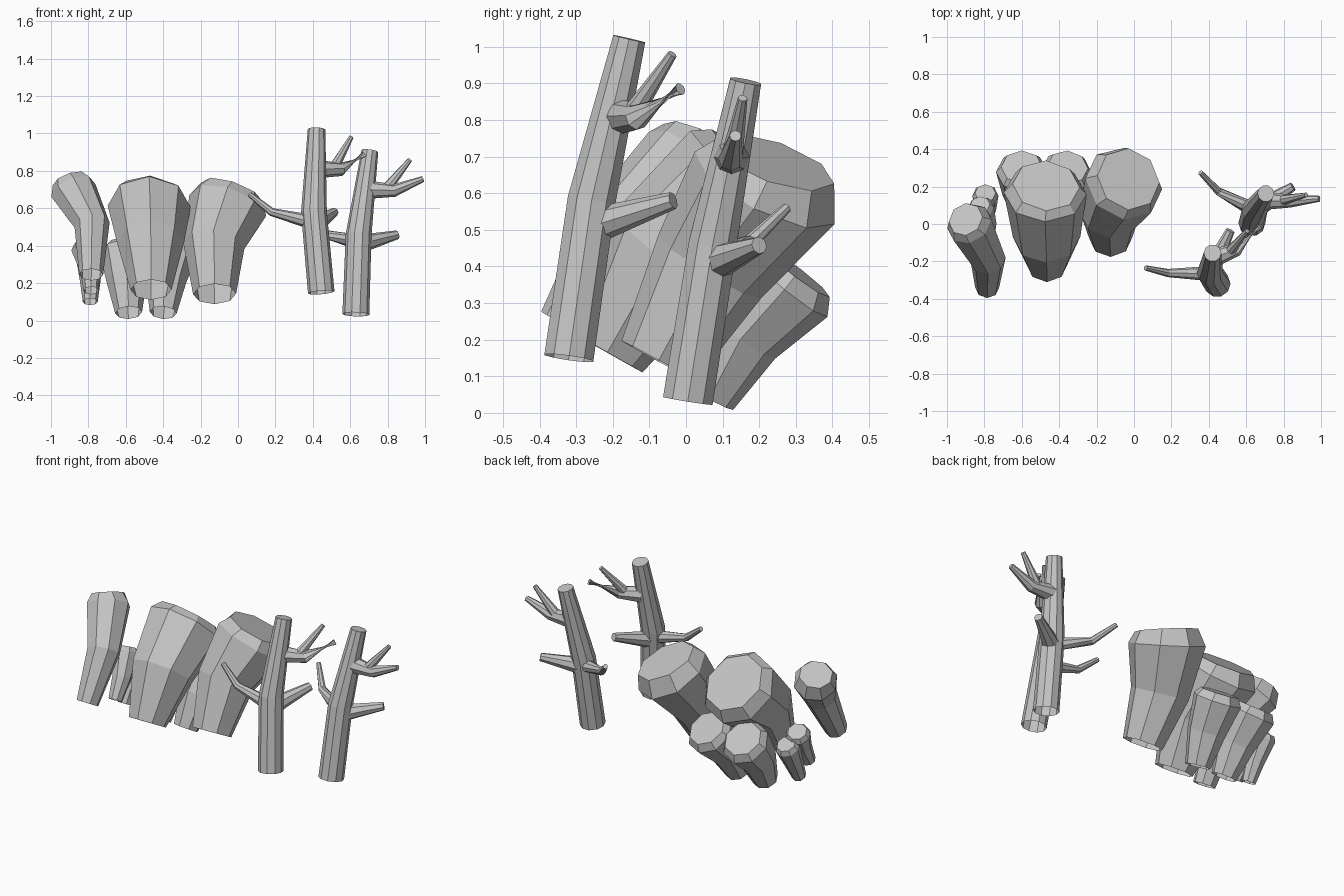
import bpy, bmesh, math
from mathutils import Vector

stone = bpy.data.materials.new("plain_grey")
stone.diffuse_color = (0.55, 0.55, 0.55, 1)


def tube(bm, path, sides):
    """Loft rings along (x, y, z, radius) points; open base, flat end cap."""
    pts = [Vector(p[:3]) for p in path]
    seg = [(b - a).normalized() for a, b in zip(pts, pts[1:])]
    rings = []
    for i, p in enumerate(path):
        if i == 0:
            n = seg[0]
        elif i == len(path) - 1:
            n = seg[-1]
        else:
            n = (seg[i - 1] + seg[i]).normalized()
        ref = Vector((1, 0, 0)) if abs(n.x) < 0.75 else Vector((0, 1, 0))
        u = (ref - n * ref.dot(n)).normalized()
        v = n.cross(u)
        ring = []
        for k in range(sides):
            a = 2 * math.pi * k / sides
            ring.append(bm.verts.new(pts[i] + (u * math.cos(a) + v * math.sin(a)) * p[3]))
        rings.append(ring)
    for lo, hi in zip(rings, rings[1:]):
        for k in range(sides):
            j = (k + 1) % sides
            bm.faces.new((lo[k], lo[j], hi[j], hi[k]))
    bm.faces.new(rings[-1])


def make(name, tubes):
    """One object from a list of (path, sides)."""
    bm = bmesh.new()
    for path, sides in tubes:
        tube(bm, path, sides)
    mesh = bpy.data.meshes.new(name)
    bm.to_mesh(mesh)
    bm.free()
    mesh.materials.append(stone)
    bpy.context.collection.objects.link(bpy.data.objects.new(name, mesh))


# Tube sponges: base, waist, widest ring, flat cap
sponges = {
    "tall_left_sponge": [(-.785, -.34, .245, .064), (-.78, -.19, .51, .095),
                         (-.88, 0, .695, .125), (-.90, .025, .75, .095)],
    "large_middle_sponge": [(-.465, -.215, .165, .11), (-.467, -.07, .42, .18),
                            (-.475, .165, .61, .222), (-.47, .205, .655, .18)],
    "large_right_sponge": [(-.125, -.075, .142, .115), (-.13, .065, .40, .165),
                           (-.055, .215, .615, .215), (-.03, .24, .685, .175)],
    "small_back_sponge_left": [(-.585, .065, .042, .072), (-.595, .155, .21, .108),
                               (-.60, .28, .35, .138), (-.60, .305, .383, .11)],
    "small_back_sponge_right": [(-.40, .065, .042, .072), (-.385, .155, .21, .108),
                                (-.36, .28, .35, .138), (-.355, .305, .383, .11)],
    "tiny_sponge_upper": [(-.785, -.07, .16, .04), (-.79, 0, .27, .055),
                          (-.82, .085, .385, .072), (-.825, .10, .41, .055)],
    "tiny_sponge_lower": [(-.79, .03, .10, .04), (-.79, .085, .21, .055),
                          (-.795, .15, .325, .07), (-.795, .165, .35, .055)],
}
for name, path in sponges.items():
    make(name, [(path, 8)])

# Branching stems: trunk, forked top branch with twig, side branches
make("front_branching_stem", [
    ([(.445, -.32, .15, .071), (.406, -.258, .58, .069), (.42, -.155, 1.022, .047)], 10),
    ([(.42, -.185, .81, .05), (.55, -.135, .808, .036), (.67, -.015, .885, .017)], 8),
    ([(.51, -.15, .81, .03), (.605, -.037, .98, .013)], 8),
    ([(.41, -.25, .512, .05), (.515, -.035, .58, .024)], 8),
    ([(.40, -.265, .525, .04), (.18, -.262, .58, .022), (.062, -.235, .675, .014)], 8),
])
make("back_branching_stem", [
    ([(.63, .005, .033, .072), (.645, .073, .46, .069), (.705, .163, .906, .045)], 10),
    ([(.69, .125, .70, .05), (.835, .122, .695, .034), (.99, .135, .757, .016)], 8),
    ([(.79, .125, .70, .03), (.92, .155, .86, .013)], 8),
    ([(.655, .08, .41, .05), (.85, .20, .458, .024)], 8),
    ([(.64, .075, .42, .04), (.45, .175, .465, .022), (.355, .275, .56, .014)], 8),
])
